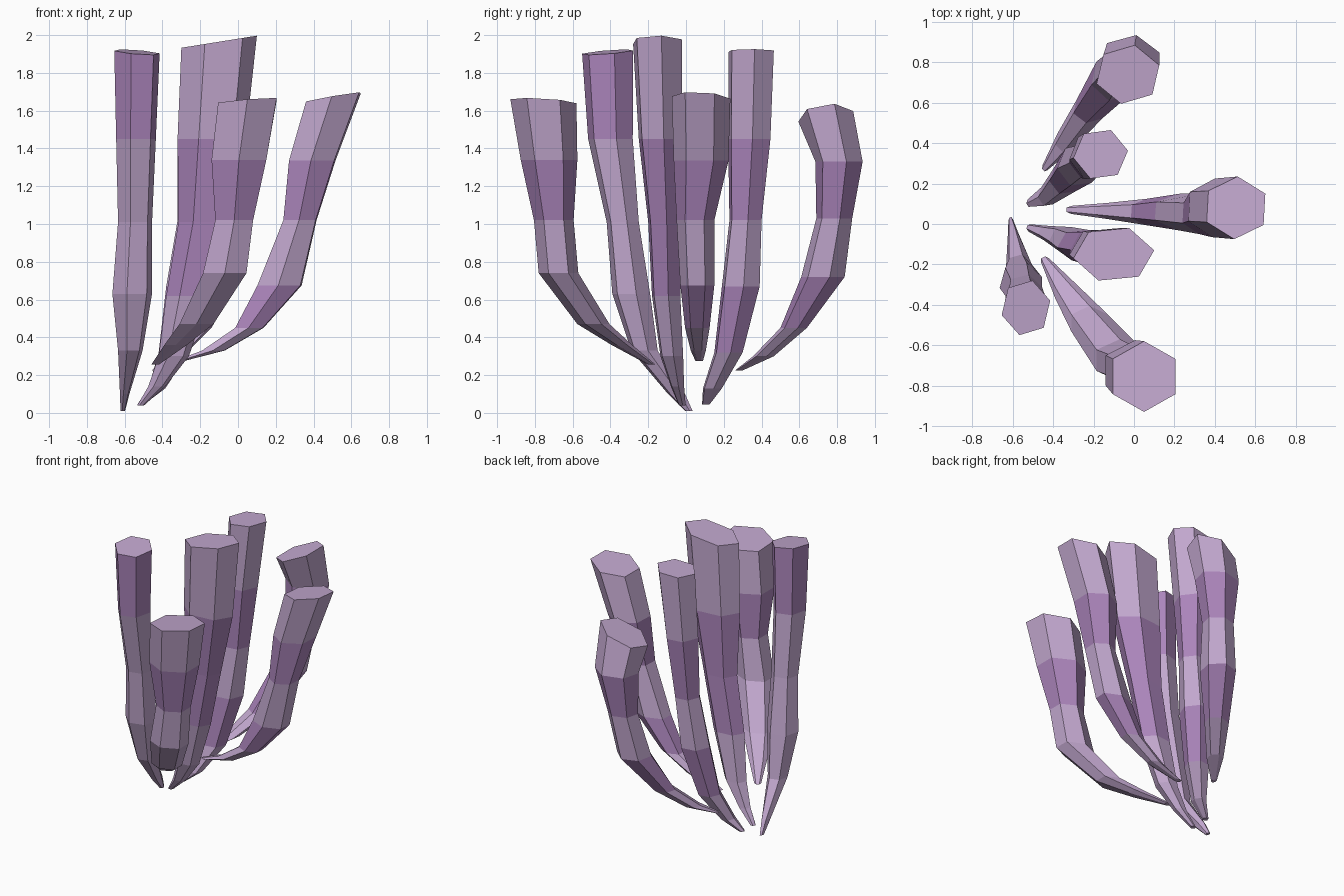
import bpy, math

def material(name, rgb):
    m = bpy.data.materials.new(name)
    m.diffuse_color = (*rgb, 1)
    return m

MATS = [material("pale mauve", (0.54, 0.39, 0.62)), material("purple", (0.41, 0.235, 0.50))]

def stalk(name, rings, bands, phase, tilt):
    """Loft a six-sided stalk. Ring = (z, x, y, half width x, half width y), top first.
    bands = colour of each section (m mauve, p purple); tilt = slope of the cut top."""
    hexagon = [(math.cos(math.radians(phase + 60 * k)), math.sin(math.radians(phase + 60 * k)))
               for k in range(6)]
    ex, ey = max(h[0] for h in hexagon), max(h[1] for h in hexagon)
    verts, faces, mats = [], [], []
    for r, (z, x, y, hx, hy) in enumerate(rings):
        for c, s in hexagon:
            dx, dy = hx / ex * c, hy / ey * s
            dz = tilt[0] * dx + tilt[1] * dy if r == 0 else 0
            verts.append((x + dx, y + dy, z + dz))
    for r in range(len(rings) - 1):
        for k in range(6):
            a, b = r * 6 + k, r * 6 + (k + 1) % 6
            faces.append((a, a + 6, b + 6, b))
            mats.append("mp".index(bands[r]))
    faces.append(tuple(range(6)))                     # cut top
    n = len(verts)
    faces.append(tuple(range(n - 1, n - 7, -1)))      # pointed foot
    mats += [0, 0]
    me = bpy.data.meshes.new(name)
    me.from_pydata(verts, [], faces)
    for m in MATS:
        me.materials.append(m)
    for p, i in zip(me.polygons, mats):
        p.material_index = i
    me.update()
    bpy.context.collection.objects.link(bpy.data.objects.new(name, me))

# Outer leaning stalks
stalk("front_stalk", [
    (1.65, .05, -.755, .155, .175), (1.34, .005, -.725, .145, .15), (1.02, -.02, -.70, .10, .105),
    (.74, -.07, -.675, .115, .105), (.47, -.22, -.49, .09, .085), (.36, -.33, -.34, .06, .055),
    (.255, -.44, -.18, .02, .02)], "mpmmmm", 90, (.08, -.06))
stalk("right_stalk", [
    (1.67, .505, .08, .145, .155), (1.335, .393, .08, .123, .145), (1.02, .328, .05, .088, .10),
    (.675, .22, .06, .117, .09), (.45, .06, .06, .075, .065), (.33, -.13, .065, .06, .04),
    (.275, -.31, .07, .025, .02)], "mpmpmm", 87, (.17, -.05))
stalk("back_stalk", [
    (1.57, -.03, .74, .155, .145), (1.33, -.02, .81, .145, .125), (1.03, -.05, .785, .10, .095),
    (.72, -.10, .725, .11, .115), (.45, -.22, .57, .08, .07), (.30, -.34, .41, .05, .055),
    (.225, -.44, .28, .015, .02)], "mpmpmm", 78, (.4, .1))

# Inner upright stalks
stalk("tall_middle_stalk", [
    (1.965, -.10, -.15, .20, .13), (1.45, -.14, -.135, .18, .115), (1.01, -.19, -.115, .125, .085),
    (.62, -.265, -.105, .115, .075), (.30, -.34, -.075, .08, .06), (.14, -.43, -.045, .045, .035),
    (.04, -.515, -.02, .018, .018)], "mppmmm", 8, (.16, 0))
stalk("inner_back_stalk", [
    (1.915, -.165, .345, .135, .12), (1.45, -.205, .335, .115, .112), (1.02, -.23, .315, .09, .085),
    (.67, -.275, .29, .105, .10), (.32, -.34, .225, .08, .075), (.13, -.43, .14, .045, .05),
    (.045, -.515, .105, .018, .02)], "mpmpmm", 8, (.08, 0))
stalk("left_stalk", [
    (1.91, -.535, -.415, .12, .135), (1.45, -.54, -.40, .105, .118), (1.01, -.545, -.335, .09, .085),
    (.63, -.56, -.29, .105, .10), (.33, -.57, -.22, .065, .07), (.10, -.60, -.05, .025, .045),
    (.01, -.61, .015, .012, .02)], "pmmmmm", 15, (-.08, .08))
